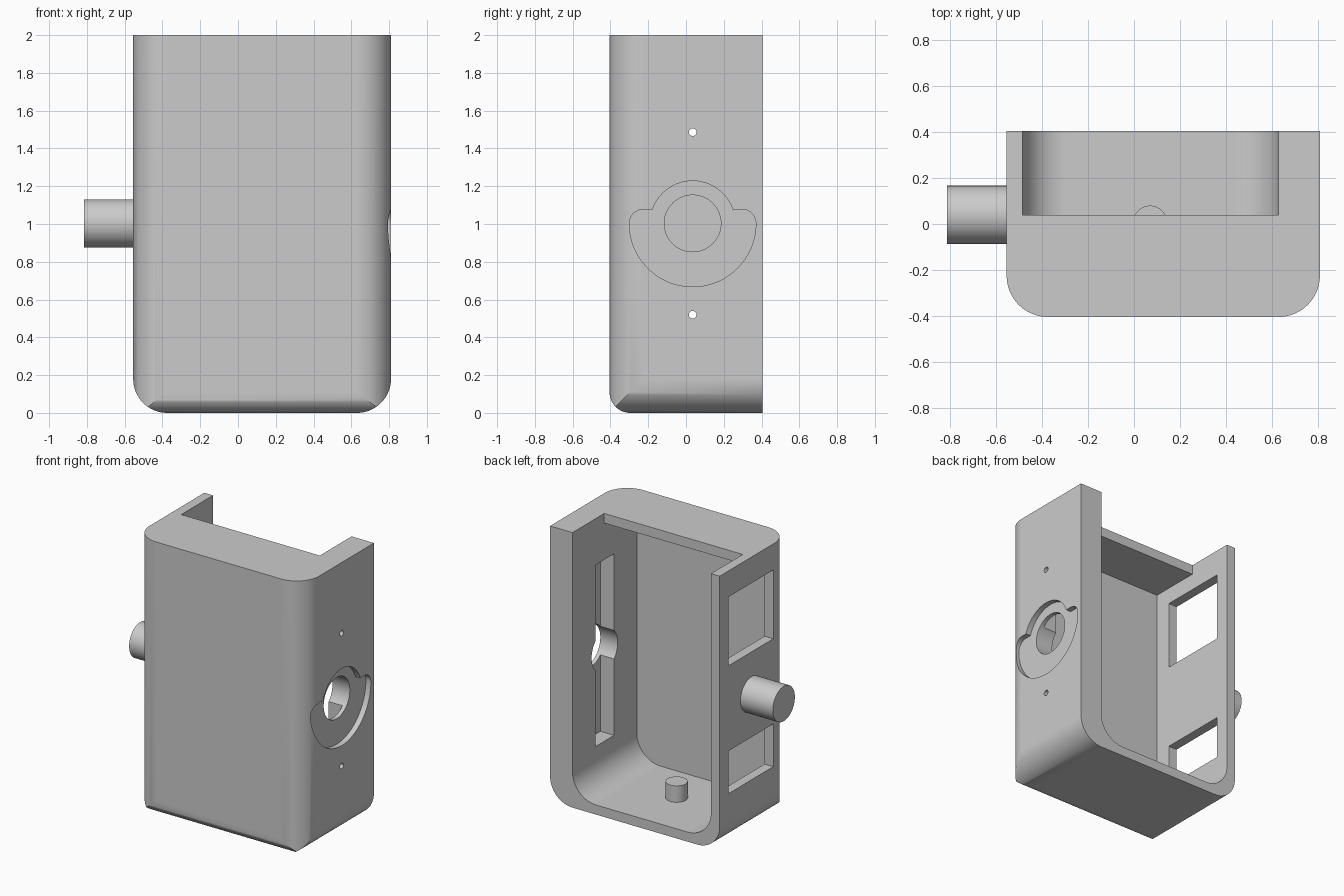
import bpy
import bmesh
from math import pi, cos, sin
from mathutils import Vector

cube = bpy.data.objects.get("Cube")
if cube:
    bpy.data.objects.remove(cube, do_unlink=True)

grey = bpy.data.materials.new("plain_grey")
grey.use_nodes = True
COLOUR = (0.6, 0.6, 0.6, 1)
grey.diffuse_color = COLOUR
grey.node_tree.nodes["Principled BSDF"].inputs["Base Color"].default_value = COLOUR

# Outer shell limits, wall thickness and the height of the side features
LEFT, RIGHT, HALF_Y, TOP = -0.555, 0.81, 0.405, 2.0
WALL, INNER_RIGHT = 0.07, 0.63
HUB_Y, HUB_Z = 0.035, 1.003


def arc(cx, cy, r, start, end, steps=16):
    """Points on an arc, angles in units of pi."""
    angles = [pi * (start + (end - start) * i / steps) for i in range(steps + 1)]
    return [(cx + r * cos(a), cy + r * sin(a)) for a in angles]


def prism(name, points, axis, low, high):
    """Extrude a 2D outline along an axis; the outline uses the other two axes in order."""
    def place(p, d):
        c = list(p)
        c.insert("xyz".index(axis), d)
        return Vector(c)
    bm = bmesh.new()
    rings = [[bm.verts.new(place(p, d)) for p in points] for d in (low, high)]
    for ring in rings:
        bm.faces.new(ring)
    n = len(points)
    for i in range(n):
        j = (i + 1) % n
        bm.faces.new((rings[0][i], rings[0][j], rings[1][j], rings[1][i]))
    bmesh.ops.recalc_face_normals(bm, faces=bm.faces)
    mesh = bpy.data.meshes.new(name)
    bm.to_mesh(mesh)
    bm.free()
    mesh.materials.append(grey)
    obj = bpy.data.objects.new(name, mesh)
    bpy.context.collection.objects.link(obj)
    return obj


def box(name, x, y, z):
    return prism(name, [(x[0], y[0]), (x[1], y[0]), (x[1], y[1]), (x[0], y[1])], "z", *z)


def cylinder(name, centre, r, axis, low, high):
    return prism(name, arc(*centre, r, 0, 2, 64)[:-1], axis, low, high)


def rounded_base(x0, x1, z0, z1, r):
    """Upright outline with its two lower corners rounded."""
    return ([(x1, z1), (x0, z1)] + arc(x0 + r, z0 + r, r, 1, 1.5)
            + arc(x1 - r, z0 + r, r, 1.5, 2))


def activate(obj):
    bpy.ops.object.select_all(action="DESELECT")
    obj.select_set(True)
    bpy.context.view_layer.objects.active = obj


def combine(obj, tool, operation="DIFFERENCE"):
    tool.hide_render = True
    mod = obj.modifiers.new("combine", "BOOLEAN")
    mod.object, mod.operation, mod.solver = tool, operation, "EXACT"
    activate(obj)
    bpy.ops.object.modifier_apply(modifier=mod.name)
    bpy.data.objects.remove(tool, do_unlink=True)


# Housing: three rounded outlines intersected
housing = prism("housing", rounded_base(LEFT, RIGHT, 0, TOP, 0.18), "y", -HALF_Y, HALF_Y)
combine(housing, prism("plan_tool", rounded_base(LEFT, RIGHT, -HALF_Y, 1, 0.18),
                       "z", -0.5, 2.5), "INTERSECT")
side = [(1, 0), (1, 2.5), (-HALF_Y, 2.5)] + arc(-HALF_Y + 0.11, 0.11, 0.11, 1, 1.5)
combine(housing, prism("side_tool", side, "x", -2, 2), "INTERSECT")

# Cavity open at the back, and the notch in the top wall
combine(housing, prism("cavity_tool", rounded_base(LEFT + WALL, INNER_RIGHT, WALL, TOP - WALL, 0.19),
                       "y", -HALF_Y + WALL, 1))
combine(housing, box("notch_tool", (LEFT + WALL, INNER_RIGHT), (0.04, 1), (1.5, 2.5)))

# Windows in the thin side wall
for z in ((1.31, 1.81), (0.38, 0.69)):
    combine(housing, box("window_tool", (-0.7, -0.4), (-0.21, 0.302), z))

# Slot inside the thick wall
combine(housing, box("slot_tool", (0.5, RIGHT - WALL),
                     (HUB_Y - 0.108, HUB_Y + 0.108), (HUB_Z - 0.66, HUB_Z + 0.66)))

# Shallow dial recess outside: lower half disc, rounded shoulders, smaller upper disc
R, r = 0.335, 0.075
dial = (arc(HUB_Y, HUB_Z, R, 1, 2, 48)
        + arc(HUB_Y + R - r, HUB_Z, r, 0, 0.5, 10)[1:]
        + arc(HUB_Y, HUB_Z, 0.225, 0.108, 0.892, 40)
        + arc(HUB_Y - R + r, HUB_Z, r, 0.5, 1, 10)[:-1])
combine(housing, prism("dial_tool", dial, "x", RIGHT - 0.04, 1))

# Hub hole and the two small screw holes
combine(housing, cylinder("hub_tool", (HUB_Y, HUB_Z), 0.15, "x", 0.5, 1))
for z in (HUB_Z - 0.483, HUB_Z + 0.483):
    combine(housing, cylinder("screw_tool", (HUB_Y, z), 0.02, "x", 0.5, 1))

# Side shaft and floor peg
shaft = cylinder("side_shaft", (0.04, HUB_Z), 0.127, "x", -0.815, LEFT + 0.02)
peg = cylinder("floor_peg", (0.07, 0.007), 0.073, "z", 0.04, 0.19)

for obj in (housing, shaft, peg):
    activate(obj)
    bpy.ops.object.shade_smooth_by_angle(angle=pi / 6)
    weighted = obj.modifiers.new("even_shading", "WEIGHTED_NORMAL")
    weighted.keep_sharp = True
